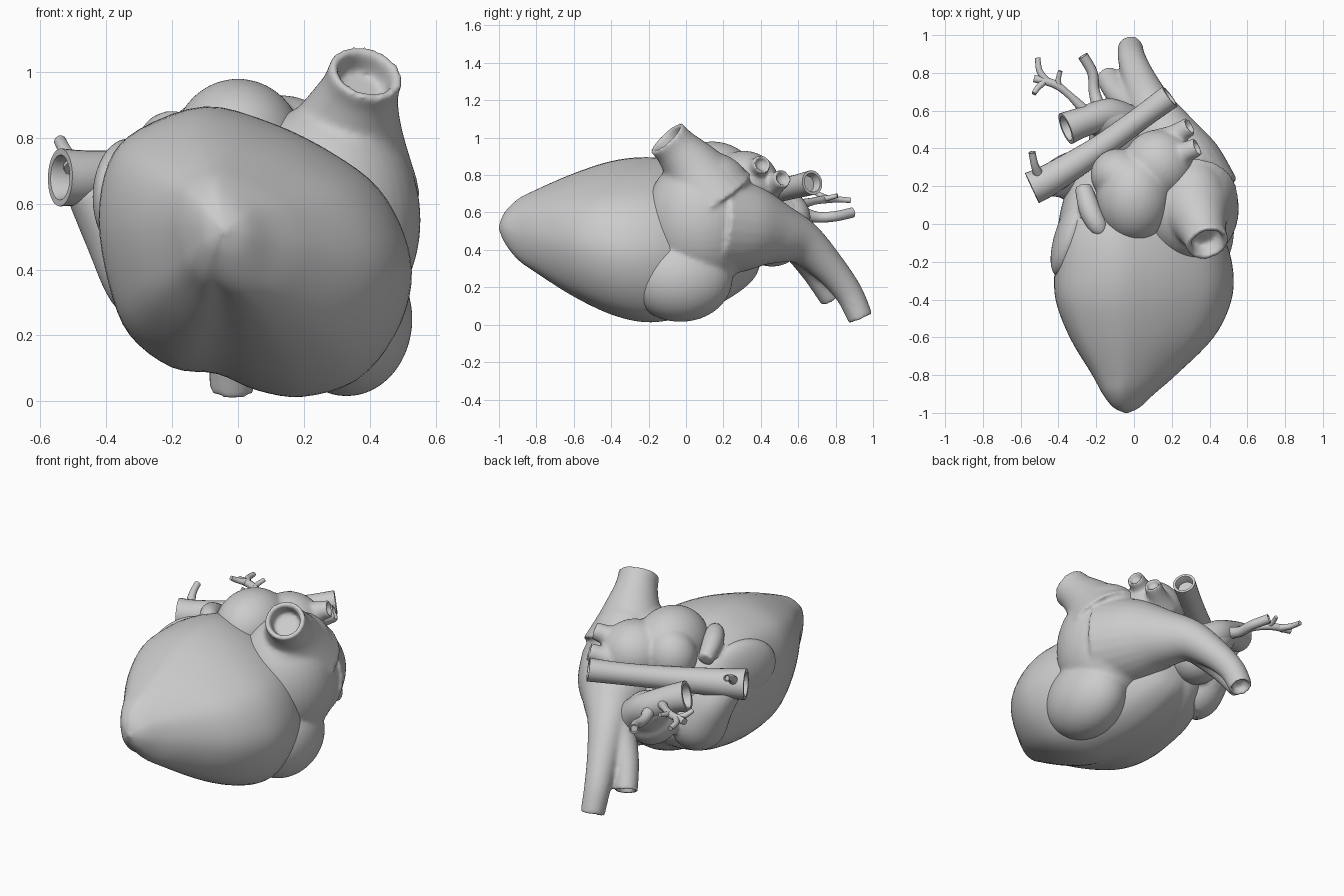
import bpy, bmesh, math
from mathutils import Vector, Matrix, Quaternion

cube = bpy.data.objects.get("Cube")
if cube:
    bpy.data.objects.remove(cube)

grey = bpy.data.materials.new("plain grey")
grey.use_nodes = True
grey.diffuse_color = (0.6, 0.6, 0.6, 1)
grey.node_tree.nodes["Principled BSDF"].inputs["Base Color"].default_value = (0.6, 0.6, 0.6, 1)


def spline(points, steps, closed=False):
    """Smooth curve through points of any dimension."""
    pts = [Vector(p) for p in points]
    n = len(pts)
    out = []
    for i in range(n if closed else n - 1):
        if closed:
            a, b, c, d = (pts[(i + k) % n] for k in (-1, 0, 1, 2))
        else:
            a, b, c, d = (pts[min(max(i + k, 0), n - 1)] for k in (-1, 0, 1, 2))
        for s in range(steps):
            t = s / steps
            out.append(b + (c - a) * (t / 2) + (a * 2 - b * 5 + c * 4 - d) * (t * t / 2)
                       + (b * 3 - a - c * 3 + d) * (t ** 3 / 2))
    if not closed:
        out.append(pts[-1])
    return out


def skin(bm, rings):
    """Bridge rings of coordinates and cap both ends."""
    loops = [[bm.verts.new(co) for co in ring] for ring in rings]
    n = len(loops[0])
    for a, b in zip(loops, loops[1:]):
        for i in range(n):
            j = (i + 1) % n
            bm.faces.new((a[i], a[j], b[j], b[i]))
    bm.faces.new(loops[0][::-1])
    bm.faces.new(loops[-1])


def tube(bm, points, open_start=False, open_end=False, sides=28):
    """Round vessel through (x, y, z, radius), with hollow mouths where open."""
    path = spline(points, 7)
    pos = [p.to_3d() for p in path]
    rad = [p[3] for p in path]
    last = len(pos) - 1
    tan = [(pos[min(i + 1, last)] - pos[max(i - 1, 0)]).normalized() for i in range(last + 1)]
    rows = list(zip(pos, rad, tan))
    if open_start:
        p, r, t = rows[0]
        rows = [(p + t * r * 0.7, r * 0.66, t), (p + t * r * 0.1, r * 0.74, t),
                (p, r * 0.78, t)] + rows
    if open_end:
        p, r, t = rows[-1]
        rows += [(p, r * 0.78, t), (p - t * r * 0.1, r * 0.74, t), (p - t * r * 0.7, r * 0.66, t)]
    rings = []
    q = Quaternion()
    up = Vector((0, 0, 1))
    for p, r, t in rows:
        q = (q @ up).rotation_difference(t) @ q
        rings.append([p + q @ Vector((r * math.cos(a), r * math.sin(a), 0))
                      for a in (math.tau * k / sides for k in range(sides))])
    skin(bm, rings)


def blob(bm, centre, radii, turn=0):
    m = Matrix.Translation(centre) @ Matrix.Rotation(math.radians(turn), 4, 'Z') \
        @ Matrix.Diagonal((*radii, 1))
    bmesh.ops.create_uvsphere(bm, u_segments=40, v_segments=24, radius=1, matrix=m)


def finish(name, bm, fuse=0):
    """Make the object; fuse blends overlapping lumps into one skin."""
    bmesh.ops.recalc_face_normals(bm, faces=bm.faces)
    mesh = bpy.data.meshes.new(name)
    bm.to_mesh(mesh)
    bm.free()
    mesh.materials.append(grey)
    ob = bpy.data.objects.new(name, mesh)
    bpy.context.collection.objects.link(ob)
    bpy.ops.object.select_all(action='DESELECT')
    ob.select_set(True)
    bpy.context.view_layer.objects.active = ob
    if fuse:
        bpy.ops.object.shade_smooth()
        rm = ob.modifiers.new("fuse", 'REMESH')
        rm.mode = 'VOXEL'
        rm.voxel_size = 0.011
        rm.use_smooth_shade = True
        sm = ob.modifiers.new("soften", 'SMOOTH')
        sm.factor = 0.5
        sm.iterations = fuse
    else:
        bpy.ops.object.shade_smooth_by_angle(angle=math.radians(45))
    return ob


def vessel(name, points, start=False, end=False, sides=28):
    bm = bmesh.new()
    tube(bm, points, start, end, sides)
    return finish(name, bm)


# Ventricle: one cross-section scaled along y, (y, centre x, centre z, width, height)
outline = spline([(.52, .35), (.5, .5), (.42, .65), (.28, .76), (.1, .85), (-.1, .9), (-.3, .83),
                  (-.39, .73), (-.42, .55), (-.39, .35), (-.33, .2), (-.2, .1), (-.06, .08),
                  (.06, .03), (.2, .01), (.36, .06), (.47, .19)], 4, closed=True)
stations = spline([(-1, -.04, .52, .02, .02), (-.97, -.04, .52, .15, .18), (-.9, -.03, .51, .29, .36),
                   (-.8, 0, .5, .47, .5), (-.6, .04, .48, .81, .74), (-.4, .05, .465, .99, .92),
                   (-.22, .05, .455, 1, .99), (-.05, .03, .455, .93, .95), (.12, 0, .45, .8, .82),
                   (.28, -.02, .44, .6, .6), (.38, -.02, .43, .35, .35), (.41, -.02, .43, .02, .02)], 5)
bm = bmesh.new()
skin(bm, [[(s[1] + (o.x - .05) * s[3], s[0], s[2] + (o.y - .455) * s[4]) for o in outline]
          for s in stations])
finish("ventricle", bm)

# Left chamber with the upright great vessel and the long rear vessel
bm = bmesh.new()
blob(bm, (.27, .08, .55), (.285, .3, .36))
blob(bm, (.33, -.03, .25), (.2, .28, .235))
blob(bm, (.31, .1, .72), (.2, .25, .21))
tube(bm, [(.3, .12, .68, .26), (.34, .03, .84, .165), (.37, -.05, .94, .12), (.39, -.105, 1.0, .115)],
     open_end=True)
tube(bm, [(.28, .15, .54, .28), (.22, .33, .52, .24), (.16, .48, .49, .17), (.09, .62, .44, .12),
          (.03, .76, .31, .09), (-.01, .87, .17, .075), (-.02, .935, .03, .068)], open_end=True)
tube(bm, [(.03, .6, .42, .09), (-.08, .69, .28, .07), (-.14, .78, .14, .065)], open_end=True)
finish("left_chamber", bm, fuse=12)

# Upper chamber with two short side vessels
bm = bmesh.new()
blob(bm, (0, .14, .77), (.2, .24, .21))
blob(bm, (.13, .31, .75), (.19, .19, .18))
blob(bm, (-.08, .26, .76), (.15, .14, .16))
tube(bm, [(.17, .33, .8, .09), (.25, .37, .83, .06), (.34, .41, .86, .05)], open_end=True)
tube(bm, [(.14, .42, .72, .09), (.22, .47, .75, .06), (.3, .52, .785, .05)], open_end=True)
finish("upper_chamber", bm, fuse=12)

# Rear lobes under the side vessels
bm = bmesh.new()
blob(bm, (-.09, .46, .45), (.15, .16, .14))
tube(bm, [(-.46, .22, .66, .075), (-.36, .25, .53, .12), (-.26, .24, .4, .16), (-.2, .2, .34, .14)])
tube(bm, [(-.22, .56, .62, .08), (-.12, .54, .54, .12), (-.06, .46, .46, .14)])
finish("rear_lobes", bm, fuse=12)

# Side vessels
vessel("cross_vessel", [(-.54, .19, .68, .088), (-.44, .24, .68, .082), (-.2, .39, .7, .068),
                        (.02, .55, .73, .062), (.19, .675, .76, .066)], True, True)
vessel("rear_side_vessel", [(-.36, .505, .68, .088), (-.27, .54, .65, .08), (-.14, .58, .58, .085),
                            (-.05, .54, .5, .1)], start=True)

# Folded ear-like lobes on the right side
bm = bmesh.new()
blob(bm, (-.33, -.05, .62), (.085, .24, .18), turn=-19)
tube(bm, [(-.27, .2, .76, .045), (-.235, .08, .81, .058), (-.19, -.01, .83, .052), (-.16, -.05, .82, .03)])
finish("right_ear_lobe", bm, fuse=8)

# Fine branching vessels
twigs = {
    "rear_twig": [(-.18, .6, .6, .04), (-.21, .7, .575, .03), (-.22, .8, .58, .028), (-.27, .89, .6, .028)],
    "forked_twig": [(-.26, .6, .64, .03), (-.34, .68, .66, .02), (-.42, .74, .67, .022), (-.53, .77, .67, .02)],
    "forked_twig_tip_a": [(-.46, .755, .67, .02), (-.5, .81, .67, .017), (-.51, .88, .665, .014)],
    "forked_twig_tip_b": [(-.47, .76, .67, .02), (-.51, .72, .69, .016), (-.53, .69, .71, .013)],
    "forked_twig_tip_c": [(-.4, .72, .67, .018), (-.4, .77, .68, .014), (-.39, .81, .69, .012)],
    "front_twig": [(-.5, .25, .71, .03), (-.525, .31, .76, .021), (-.54, .38, .79, .019)],
}
for name, points in twigs.items():
    vessel(name, points, end=name in ("rear_twig", "front_twig"), sides=12)
